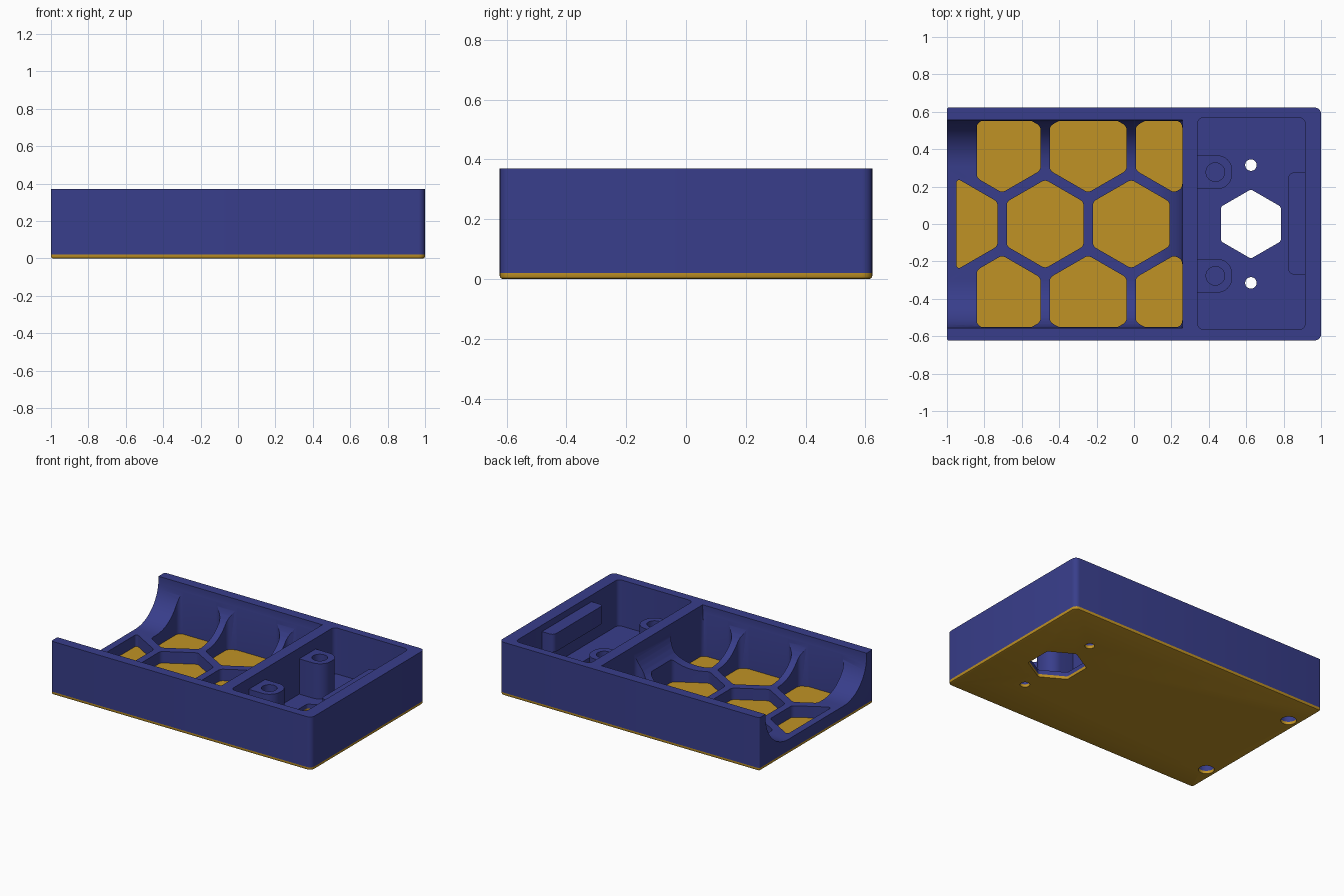
import bpy, bmesh, math
from mathutils import Vector

if "Cube" in bpy.data.objects:
    bpy.data.objects.remove(bpy.data.objects["Cube"])


def material(name, rgb):
    m = bpy.data.materials.new(name)
    m.diffuse_color = (*rgb, 1)
    m.use_nodes = True
    m.node_tree.nodes["Principled BSDF"].inputs["Base Color"].default_value = m.diffuse_color
    return m


BLUE = material("navy blue", (0.040, 0.048, 0.260))
GOLD = material("gold", (0.53, 0.29, 0.018))


def rect(x0, x1, y0, y1):
    return [(x0, y0), (x1, y0), (x1, y1), (x0, y1)]


def ngon(cx, cy, r, n):
    return [(cx + r * math.sin(2 * math.pi * i / n), cy - r * math.cos(2 * math.pi * i / n))
            for i in range(n)]


def clip(pts, axis, limit, sign):
    """Keep the part of a convex outline where sign * coordinate <= sign * limit."""
    out = []
    for i, a in enumerate(pts):
        b = pts[(i + 1) % len(pts)]
        da, db = sign * (a[axis] - limit), sign * (b[axis] - limit)
        if da <= 0:
            out.append(a)
        if da * db < 0:
            out.append(tuple(Vector(a).lerp(Vector(b), da / (da - db))))
    return out


def rounded(pts, radii, seg=5):
    """Round the corners of an outline; radii is one number or one per corner."""
    out, n = [], len(pts)
    for i in range(n):
        r = radii[i] if isinstance(radii, (list, tuple)) else radii
        p = Vector(pts[i])
        u, v = Vector(pts[i - 1]) - p, Vector(pts[(i + 1) % n]) - p
        ang = u.angle(v)
        t = min(r / math.tan(ang / 2), 0.45 * u.length, 0.45 * v.length)
        u, v = u.normalized(), v.normalized()
        rad = t * math.tan(ang / 2)
        c = p + (u + v).normalized() * (rad / math.sin(ang / 2))
        a, b = p + u * t - c, p + v * t - c
        turn = a.angle_signed(b)
        for k in range(seg + 1):
            th = -turn * k / seg
            out.append((c.x + a.x * math.cos(th) - a.y * math.sin(th),
                        c.y + a.x * math.sin(th) + a.y * math.cos(th)))
    return out


def prism(name, pts, z0, z1, mat=BLUE):
    bm = bmesh.new()
    low = [bm.verts.new((x, y, z0)) for x, y in pts]
    face = bm.faces.new(low)
    ext = bmesh.ops.extrude_face_region(bm, geom=[face])
    for v in ext["geom"]:
        if isinstance(v, bmesh.types.BMVert):
            v.co.z = z1
    bmesh.ops.recalc_face_normals(bm, faces=bm.faces)
    me = bpy.data.meshes.new(name)
    bm.to_mesh(me)
    bm.free()
    ob = bpy.data.objects.new(name, me)
    bpy.context.collection.objects.link(ob)
    me.materials.append(mat)
    return ob


def bevel_edges(ob, test, width, seg):
    bm = bmesh.new()
    bm.from_mesh(ob.data)
    edges = [e for e in bm.edges if test(e.verts[0].co, e.verts[1].co)]
    bmesh.ops.bevel(bm, geom=edges, offset=width, segments=seg, profile=0.5, affect='EDGES')
    bm.to_mesh(ob.data)
    bm.free()


def cut(ob, *cutters):
    bpy.context.view_layer.objects.active = ob
    for c in cutters:
        c.hide_render = True
        m = ob.modifiers.new("cut", 'BOOLEAN')
        m.operation, m.solver, m.object = 'DIFFERENCE', 'EXACT', c
        bpy.ops.object.modifier_apply(modifier=m.name)
        bpy.data.objects.remove(c)


def smooth(ob):
    bpy.ops.object.select_all(action='DESELECT')
    ob.select_set(True)
    bpy.context.view_layer.objects.active = ob
    bpy.ops.object.shade_smooth_by_angle(angle=math.radians(30))


BASE, FLOOR, TOP = 0.02, 0.10, 0.37
outline = rounded(rect(-1, 1, -0.623, 0.623), [0.012, 0.035, 0.035, 0.012])

# Base plate with a softened lower edge
plate = prism("base_plate", outline, 0, BASE, GOLD)
bevel_edges(plate, lambda a, b: a.z < 0.001 and b.z < 0.001, 0.01, 2)

# Tray body
tray = prism("tray", outline, BASE, TOP)

# Open-ended scoop with large fillets along three sides
scoop = prism("scoop_cutter", rect(-1.6, 0.26, -0.555, 0.555), FLOOR, 0.8)
bevel_edges(scoop, lambda a, b: a.z < 0.2 and b.z < 0.2 and max(a.x, b.x) > 0, 0.25, 12)
cut(tray, scoop)

# Honeycomb openings down to the base plate
PITCH, ROW, R = 0.46, 0.405, 0.237
cells = [(-0.935 + PITCH * i, 0, -0.95) for i in range(3)]
cells += [(-0.705 + PITCH * i, s * ROW, -0.84) for i in range(3) for s in (-1, 1)]
for cx, cy, left in cells:
    pts = ngon(cx, cy, R, 6)
    for axis, limit, sign in ((0, left, -1), (0, 0.258, 1), (1, -0.552, -1), (1, 0.552, 1)):
        pts = clip(pts, axis, limit, sign)
    cut(tray, prism("cell_cutter", rounded(pts, 0.035), -0.1, 0.36))

# Closed bay at the right
BAY = 0.05
cut(tray, prism("bay_cutter", rounded(rect(0.34, 0.915, -0.563, 0.568), 0.03), BAY, 0.8))

# Hexagon opening and screw holes through body and plate, blind holes underneath
for ob in (tray, plate):
    cut(ob, prism("hex_cutter", rounded(ngon(0.625, 0, 0.185, 6), 0.02), -0.1, 0.2))
    for s in (-1, 1):
        cut(ob, prism("screw_cutter", ngon(0.625, s * 0.315, 0.031, 24), -0.1, 0.2),
            prism("blind_cutter", ngon(-0.925, s * 0.40, 0.05, 24), -0.1, 0.07))
smooth(tray)
smooth(plate)

# Screw posts joined to the dividing wall
for s, side in ((-1, "front"), (1, "back")):
    y = s * 0.277
    post = prism(side + "_post",
                 rounded(rect(0.335, 0.525, y - 0.09, y + 0.09), [0, 0.089, 0.089, 0][:1] * 0 or
                         [0.001, 0.08, 0.08, 0.001], 10), BAY - 0.01, 0.295)
    cut(post, prism("post_hole_cutter", ngon(0.435, y, 0.05, 24), 0.12, 0.5))
    smooth(post)

# Ledge bar on the end wall
bar = prism("ledge_bar", rounded(rect(0.825, 0.92, -0.27, 0.275), [0.03, 0.001, 0.001, 0.03]),
            0.20, 0.325)
smooth(bar)
